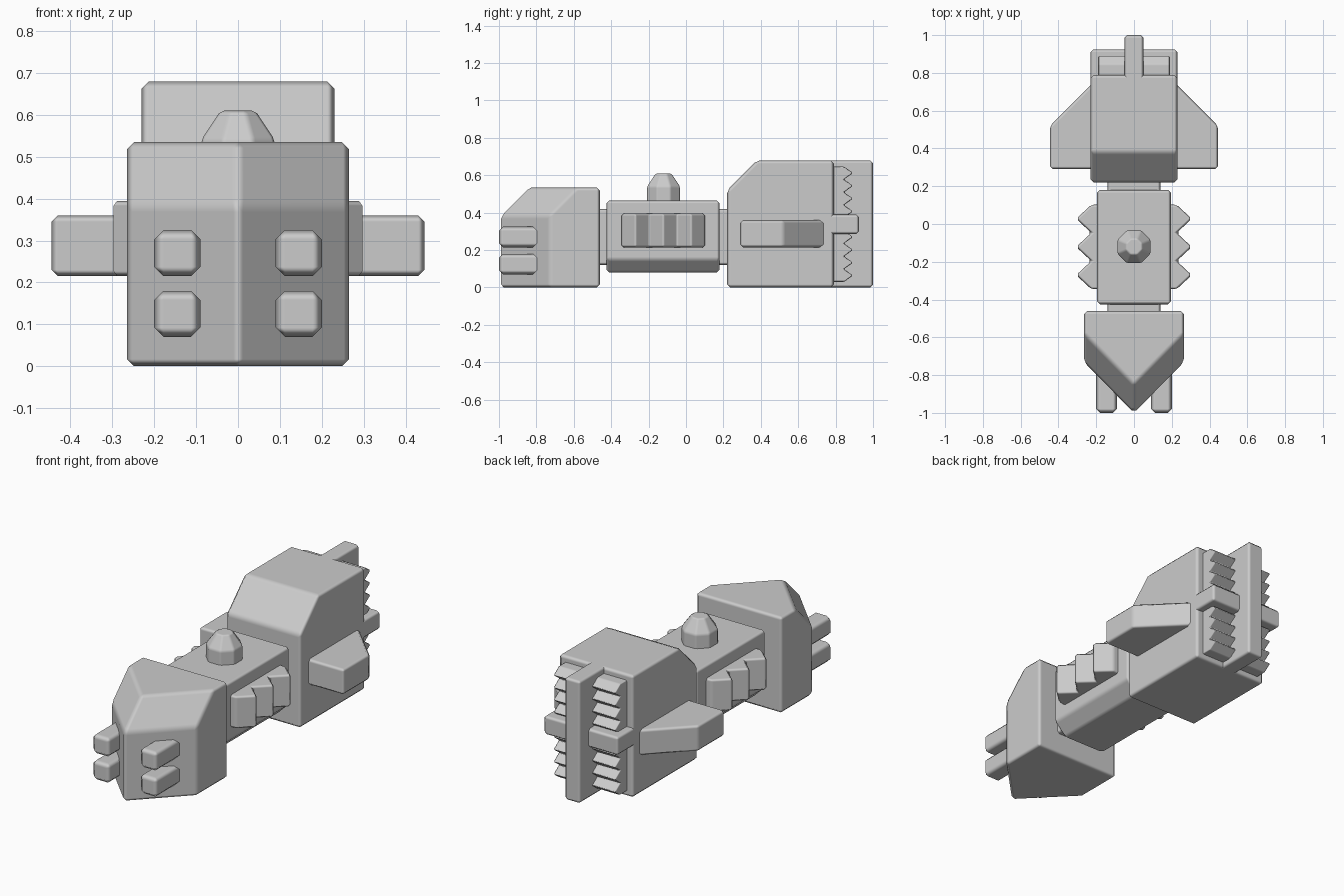
import bpy, bmesh, math

cube = bpy.data.objects.get("Cube")
if cube:
    bpy.data.objects.remove(cube, do_unlink=True)

grey = bpy.data.materials.new("plain grey")
grey.use_nodes = True
COLOUR = (0.6, 0.6, 0.6, 1)
grey.diffuse_color = COLOUR
grey.node_tree.nodes["Principled BSDF"].inputs["Base Color"].default_value = COLOUR


def loft(name, rings, bevel=0.015):
    """Solid through a stack of matching rings, with softened edges."""
    bm = bmesh.new()
    loops = [[bm.verts.new(p) for p in ring] for ring in rings]
    for low, high in zip(loops, loops[1:]):
        for i in range(len(low)):
            j = (i + 1) % len(low)
            bm.faces.new((low[i], low[j], high[j], high[i]))
    bm.faces.new(loops[0])
    bm.faces.new(loops[-1])
    bmesh.ops.recalc_face_normals(bm, faces=bm.faces)
    mesh = bpy.data.meshes.new(name)
    bm.to_mesh(mesh)
    bm.free()
    mesh.materials.append(grey)
    for poly in mesh.polygons:
        poly.use_smooth = True
    obj = bpy.data.objects.new(name, mesh)
    bpy.context.collection.objects.link(obj)
    if bevel:
        mod = obj.modifiers.new("soft edges", 'BEVEL')
        mod.width = bevel
        mod.segments = 1
        mod.limit_method = 'ANGLE'
        mod.harden_normals = True
    return obj


def prism(name, profile, axis, low, high, bevel=0.015):
    """Extrude a 2D profile along an axis (0 x, 1 y, 2 z)."""
    def place(p, t):
        q = list(p)
        q.insert(axis, t)
        return q
    return loft(name, [[place(p, t) for p in profile] for t in (low, high)], bevel)


def box(name, x, y, z, bevel=0.015):
    profile = [(x[0], y[0]), (x[1], y[0]), (x[1], y[1]), (x[0], y[1])]
    return prism(name, profile, 2, z[0], z[1], bevel)


def saw(start, pitch, count, valley, tip):
    """Zigzag points (depth, position) running along an edge."""
    pts = [(valley, start)]
    for i in range(count):
        pts += [(tip, start + (i + 0.5) * pitch), (valley, start + (i + 1) * pitch)]
    return pts


# Wedge nose with sloping upper facets
def nose_ring(z, shift):
    return [(-0.265, -0.46, z), (-0.265, -0.73 + shift, z), (0, -1 + shift, z),
            (0.265, -0.73 + shift, z), (0.265, -0.46, z)]


loft("nose", [nose_ring(0, 0), nose_ring(0.385, 0), nose_ring(0.535, 0.15)], 0.017)

# Necks joining the three sections
for name, y in (("front_neck", (-0.5, -0.38)), ("rear_neck", (0.14, 0.26))):
    box(name, (-0.14, 0.14), y, (0.12, 0.42))

# Middle hull with chamfered keel
hull = [(-0.195, 0.15), (-0.125, 0.08), (0.125, 0.08), (0.195, 0.15),
        (0.195, 0.465), (-0.195, 0.465)]
prism("middle_hull", hull, 1, -0.425, 0.18)

# Turret dome
def octagon(r, z):
    return [(r * math.cos((i + 0.5) * math.pi / 4),
             -0.12 + r * math.sin((i + 0.5) * math.pi / 4), z) for i in range(8)]


loft("turret_dome", [octagon(0.095, 0.44), octagon(0.095, 0.54), octagon(0.045, 0.61)], 0.008)

# Rear hull with sloping front top
rear = [(0.22, 0), (0.79, 0), (0.79, 0.68), (0.38, 0.68), (0.22, 0.52)]
prism("rear_hull", rear, 0, -0.23, 0.23, 0.017)

# Tail fins crossing at the back
box("tail_fin", (-0.05, 0.05), (0.7, 1), (0, 0.68))
box("tail_crossbar", (-0.23, 0.23), (0.7, 0.925), (0.285, 0.39))

# Toothed rack across the back
rack = [(0.74, 0.03)] + saw(0.03, 0.0685, 9, 0.845, 0.893) + [(0.74, 0.6465)]
prism("tail_rack", rack, 0, -0.19, 0.19, 0.006)

for side, s in (("left", 1), ("right", -1)):
    # Forward guns
    for level, z in (("lower", 0.07), ("upper", 0.215)):
        box(f"{side}_{level}_gun", (s * 0.09, s * 0.2), (-1, -0.7), (z, z + 0.11), 0.022)
    # Pointed side ribs
    teeth = [(0.15, -0.345)] + saw(-0.345, 0.149, 3, 0.226, 0.306) + [(0.15, 0.102)]
    prism(f"{side}_ribs", [(s * x, y) for x, y in teeth], 2, 0.215, 0.395, 0.012)
    # Stub wing
    wing = [(0.18, 0.29), (0.445, 0.29), (0.445, 0.52), (0.18, 0.785)]
    prism(f"{side}_wing", [(s * x, y) for x, y in wing], 2, 0.215, 0.36)
